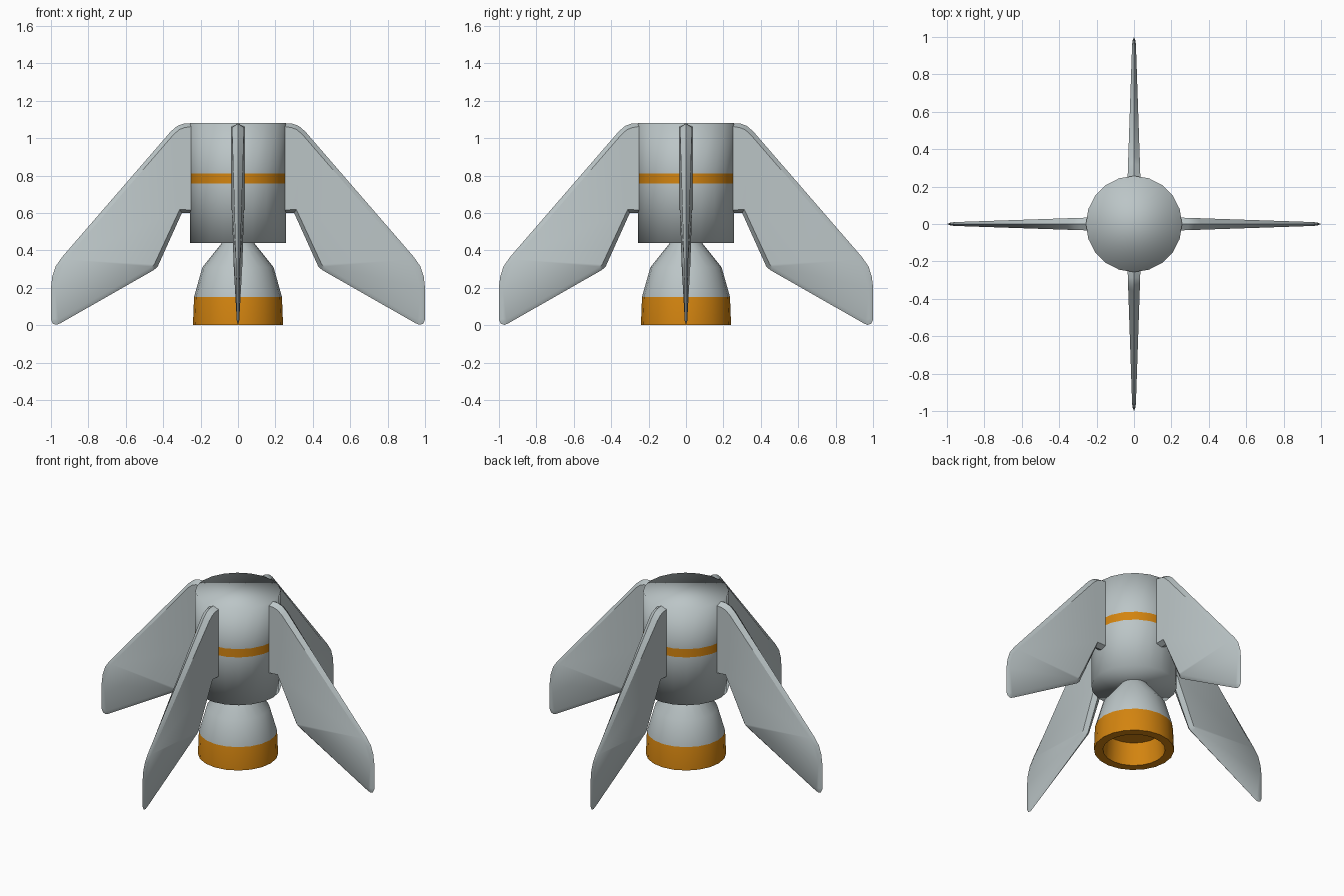
import bpy, bmesh, math

cube = bpy.data.objects.get("Cube")
if cube:
    bpy.data.objects.remove(cube, do_unlink=True)


def material(name, rgb):
    m = bpy.data.materials.new(name)
    m.use_nodes = True
    m.diffuse_color = (*rgb, 1)
    m.node_tree.nodes["Principled BSDF"].inputs["Base Color"].default_value = (*rgb, 1)
    return m


GREY = material("light_grey", (0.50, 0.56, 0.57))
ORANGE = material("orange", (0.65, 0.23, 0.005))


def finish(name, bm, mats, angle):
    """Turn a bmesh into a linked object with smoothed shading."""
    bmesh.ops.recalc_face_normals(bm, faces=bm.faces[:])
    mesh = bpy.data.meshes.new(name)
    bm.to_mesh(mesh)
    bm.free()
    for m in mats:
        mesh.materials.append(m)
    obj = bpy.data.objects.new(name, mesh)
    bpy.context.collection.objects.link(obj)
    bpy.ops.object.select_all(action="DESELECT")
    obj.select_set(True)
    bpy.context.view_layer.objects.active = obj
    if angle is None:
        bpy.ops.object.shade_smooth()
    else:
        bpy.ops.object.shade_smooth_by_angle(angle=math.radians(angle))
    return obj


def lathe(name, profile, is_orange, angle, sides=20):
    """Revolve (radius, z) points about z and cap both ends."""
    bm = bmesh.new()
    rings = []
    for r, z in profile:
        rings.append([bm.verts.new((r * math.cos(math.tau * i / sides),
                                    r * math.sin(math.tau * i / sides), z))
                      for i in range(sides)])
    for a, b in zip(rings, rings[1:]):
        for i in range(sides):
            j = (i + 1) % sides
            bm.faces.new((a[i], a[j], b[j], b[i]))
    bm.faces.new(rings[0])
    bm.faces.new(rings[-1])
    for f in bm.faces:
        f.material_index = int(is_orange(f.calc_center_median().z))
    return finish(name, bm, (GREY, ORANGE), angle)


# Cylindrical body with a painted band, shaded softly over its rims
lathe("body", [(0.257, 0.44), (0.257, 0.757), (0.257, 0.812), (0.257, 1.08)],
      lambda z: 0.757 < z < 0.812, None)

# Hollow engine nozzle with an orange skirt and bore
lathe("nozzle", [(0.075, 0.46), (0.09, 0.435), (0.19, 0.31), (0.235, 0.152),
                 (0.241, 0), (0.187, 0), (0.175, 0.149)],
      lambda z: z < 0.151, 40)

# Swept fin outline in the xz plane, with the root buried in the body
OUTLINE = [(0.22, 1.08), (0.29, 1.078), (0.325, 1.065), (0.36, 1.035),
           (0.94, 0.365), (0.975, 0.315), (0.993, 0.26), (1.0, 0.2),
           (1.0, 0.03), (0.99, 0.008), (0.97, 0.002), (0.95, 0.01),
           (0.45, 0.295), (0.43, 0.312), (0.30, 0.60), (0.22, 0.60)]


def half_thickness(x, z):
    span = (x - 0.25) / 0.75
    return 0.034 * (1 - 0.68 * span) * min(1, 0.55 + 0.9 * z)


def make_fin(name, turn):
    bm = bmesh.new()
    face = bm.faces.new([bm.verts.new((x, 0, z)) for x, z in OUTLINE])
    inner = bmesh.ops.extrude_discrete_faces(bm, faces=[face])["faces"][0]
    rim = list(inner.verts)
    bmesh.ops.inset_region(bm, faces=[inner], thickness=0.022)
    for v in rim:
        v.co.y = 0.35 * half_thickness(v.co.x, v.co.z)
    for v in inner.verts:
        v.co.y = half_thickness(v.co.x, v.co.z)
    bmesh.ops.triangulate(bm, faces=[inner])
    # Mirror the bevelled half to the other side
    twin = bmesh.ops.duplicate(bm, geom=bm.verts[:] + bm.edges[:] + bm.faces[:])["geom"]
    for v in twin:
        if isinstance(v, bmesh.types.BMVert):
            v.co.y = -v.co.y
    bmesh.ops.remove_doubles(bm, verts=bm.verts[:], dist=0.0005)
    obj = finish(name, bm, (GREY,), 35)
    obj.rotation_euler.z = turn
    return obj


# Four identical fins around the body
for i, side in enumerate(("left", "back", "right", "front")):
    make_fin(side + "_fin", i * math.pi / 2)
